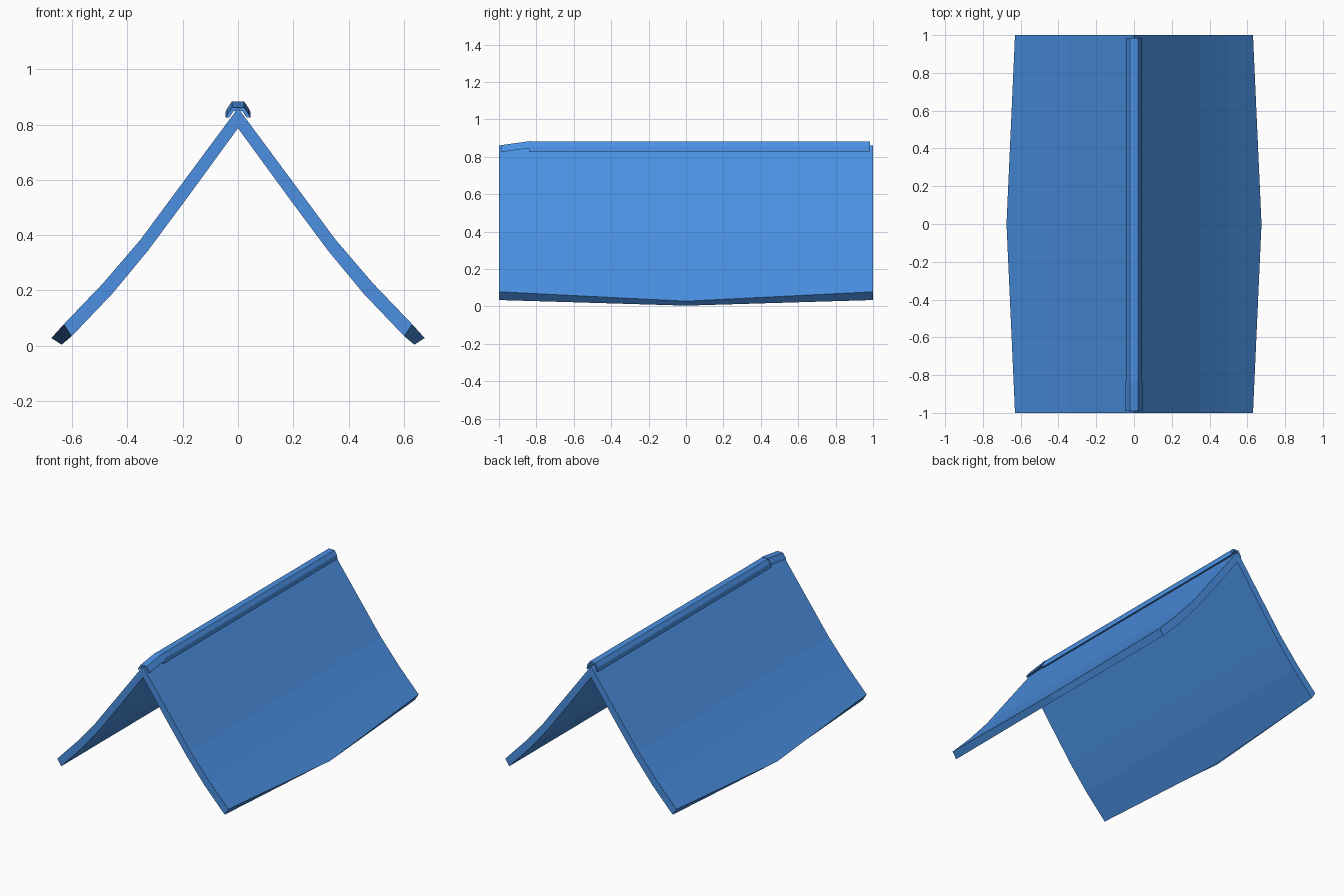
import bpy, bmesh

if "Cube" in bpy.data.objects:
    bpy.data.objects.remove(bpy.data.objects["Cube"], do_unlink=True)

blue = bpy.data.materials.new("roof blue")
blue.use_nodes = True
blue.diffuse_color = (0.069, 0.279, 0.76, 1)
blue.node_tree.nodes["Principled BSDF"].inputs["Base Color"].default_value = blue.diffuse_color


def loft(name, sections):
    """Solid through matching outlines, each a (y, [(x, z), ...]) pair."""
    bm = bmesh.new()
    rings = [[bm.verts.new((x, y, z)) for x, z in outline] for y, outline in sections]
    for a, b in zip(rings, rings[1:]):
        for i in range(len(a)):
            j = (i + 1) % len(a)
            bm.faces.new((a[i], a[j], b[j], b[i]))
    # End caps as strips between the outer and inner halves of the outline
    for ring in (rings[0], rings[-1]):
        for i in range(len(ring) // 2 - 1):
            bm.faces.new((ring[i], ring[i + 1], ring[-2 - i], ring[-1 - i]))
    bmesh.ops.recalc_face_normals(bm, faces=bm.faces)
    mesh = bpy.data.meshes.new(name)
    bm.to_mesh(mesh)
    bm.free()
    mesh.materials.append(blue)
    obj = bpy.data.objects.new(name, mesh)
    bpy.context.collection.objects.link(obj)
    return obj


# Roof slopes: sagging slabs whose eaves reach furthest out at mid length
upper = [(0, 0.86), (0.217, 0.567), (0.352, 0.385), (0.49, 0.224)]
lower = [(0, 0.787), (0.195, 0.52), (0.325, 0.345), (0.455, 0.188)]
end_eave = [(0.63, 0.078), (0.602, 0.034)]
mid_eave = [(0.675, 0.028), (0.638, 0.004)]


def slope_outline(side, eave):
    return [(side * x, z) for x, z in upper + eave + lower[::-1]]


for label, side in (("left", 1), ("right", -1)):
    loft(label + "_roof_slope", [(y, slope_outline(side, mid_eave if y == 0 else end_eave))
                                 for y in (-1, 0, 1)])

# Ridge cap: hollow arched strip with a separate drooping front piece
outer = [(0.043, 0.828), (0.038, 0.855), (0.021, 0.881)]
inner = [(0.031, 0.828), (0.027, 0.85), (0.014, 0.869)]


def cap_outline(dz):
    arch = outer + [(-x, z) for x, z in outer[::-1]]
    hollow = [(-x, z) for x, z in inner] + inner[::-1]
    return [(x, z + dz) for x, z in arch + hollow]


loft("ridge_cap", [(-0.84, cap_outline(0)), (0.985, cap_outline(0))])
loft("ridge_cap_front", [(-0.99, cap_outline(-0.003)), (-0.83, cap_outline(0.003))]).scale.x = 1.04

# The front piece rises toward the main strip
front = bpy.data.objects["ridge_cap_front"]
for v in front.data.vertices:
    rear = v.co.y > -0.9
    if rear and v.co.z < 0.84:
        v.co.z += 0.016
    elif not rear and v.co.z > 0.84:
        v.co.z -= 0.016
